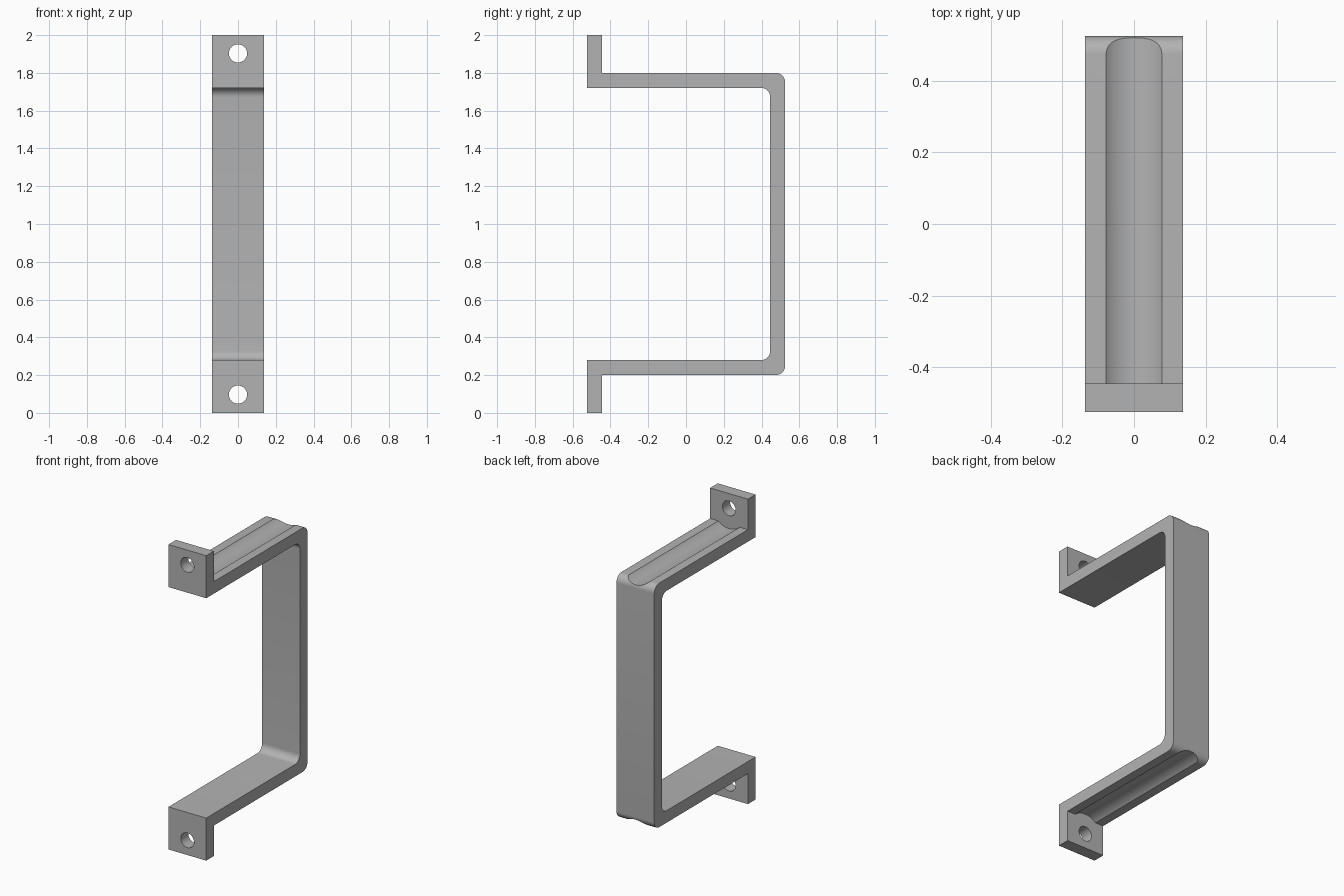
import bpy, bmesh, math
from mathutils import Matrix, Vector

if "Cube" in bpy.data.objects:
    bpy.data.objects.remove(bpy.data.objects["Cube"], do_unlink=True)

HALF_W, BACK, T = 0.137, 0.525, 0.079   # half width, half depth, strap thickness
LOW, BEND = 0.2, 0.05                   # underside of lower arm, corner radius
GROOVE_R, GROOVE_DEPTH = 0.116, 0.03
HOLE_R, HOLE_Z = 0.048, 0.097

grey = bpy.data.materials.new("satin grey")
grey.use_nodes = True
grey.diffuse_color = (0.45, 0.45, 0.45, 1)
grey.node_tree.nodes["Principled BSDF"].inputs["Base Color"].default_value = grey.diffuse_color


def arc(y, z, start):
    """Quarter-circle corner running counter-clockwise from a start angle."""
    return [(y + BEND * math.cos(math.radians(start + a)),
             z + BEND * math.sin(math.radians(start + a))) for a in range(0, 91, 9)]


def make_object(name, bm):
    mesh = bpy.data.meshes.new(name)
    bm.to_mesh(mesh)
    bm.free()
    ob = bpy.data.objects.new(name, mesh)
    bpy.context.collection.objects.link(ob)
    mesh.materials.append(grey)
    return ob


def cylinder_along_y(name, radius, y0, y1, z, sides):
    bm = bmesh.new()
    place = Matrix.Translation((0, (y0 + y1) / 2, z)) @ Matrix.Rotation(math.pi / 2, 4, "X")
    bmesh.ops.create_cone(bm, cap_ends=True, segments=sides, radius1=radius,
                          radius2=radius, depth=y1 - y0, matrix=place)
    ob = make_object(name, bm)
    ob.hide_render = True
    return ob


# Side profile: lower half, then its mirror for the upper half
r = BEND
lower = [(-BACK, 0), (T - BACK, 0), (T - BACK, LOW)] + arc(BACK - r, LOW + r, -90)
inner = arc(BACK - T - r, LOW + T + r, -90)[::-1] + [(-BACK, LOW + T)]
flip = lambda pts: [(y, 2 - z) for y, z in reversed(pts)]
profile = lower + flip(lower) + flip(inner) + inner

# Bent strap with its mounting tabs
bm = bmesh.new()
face = bm.faces.new([bm.verts.new((-HALF_W, y, z)) for y, z in profile])
sweep = bmesh.ops.extrude_face_region(bm, geom=[face])
moved = [v for v in sweep["geom"] if isinstance(v, bmesh.types.BMVert)]
bmesh.ops.translate(bm, verts=moved, vec=Vector((2 * HALF_W, 0, 0)))
bmesh.ops.recalc_face_normals(bm, faces=bm.faces)
bracket = make_object("handle_bracket", bm)

# Screw holes through the tabs and shallow grooves along the arms
cutters = []
offset = GROOVE_R - GROOVE_DEPTH
for side, hole_z, groove_z in (("lower", HOLE_Z, LOW - offset),
                               ("upper", 2 - HOLE_Z, 2 - LOW + offset)):
    cutters.append(cylinder_along_y(side + "_hole_cutter", HOLE_R, -0.6, -0.4, hole_z, 48))
    cutters.append(cylinder_along_y(side + "_groove_cutter", GROOVE_R, T - BACK, 0.6, groove_z, 96))

bpy.context.view_layer.objects.active = bracket
bracket.select_set(True)
for cutter in cutters:
    cut = bracket.modifiers.new(cutter.name, "BOOLEAN")
    cut.operation, cut.solver, cut.object = "DIFFERENCE", "EXACT", cutter
    bpy.ops.object.modifier_apply(modifier=cut.name)
    bpy.data.objects.remove(cutter, do_unlink=True)

bpy.ops.object.shade_smooth_by_angle(angle=math.radians(25))
